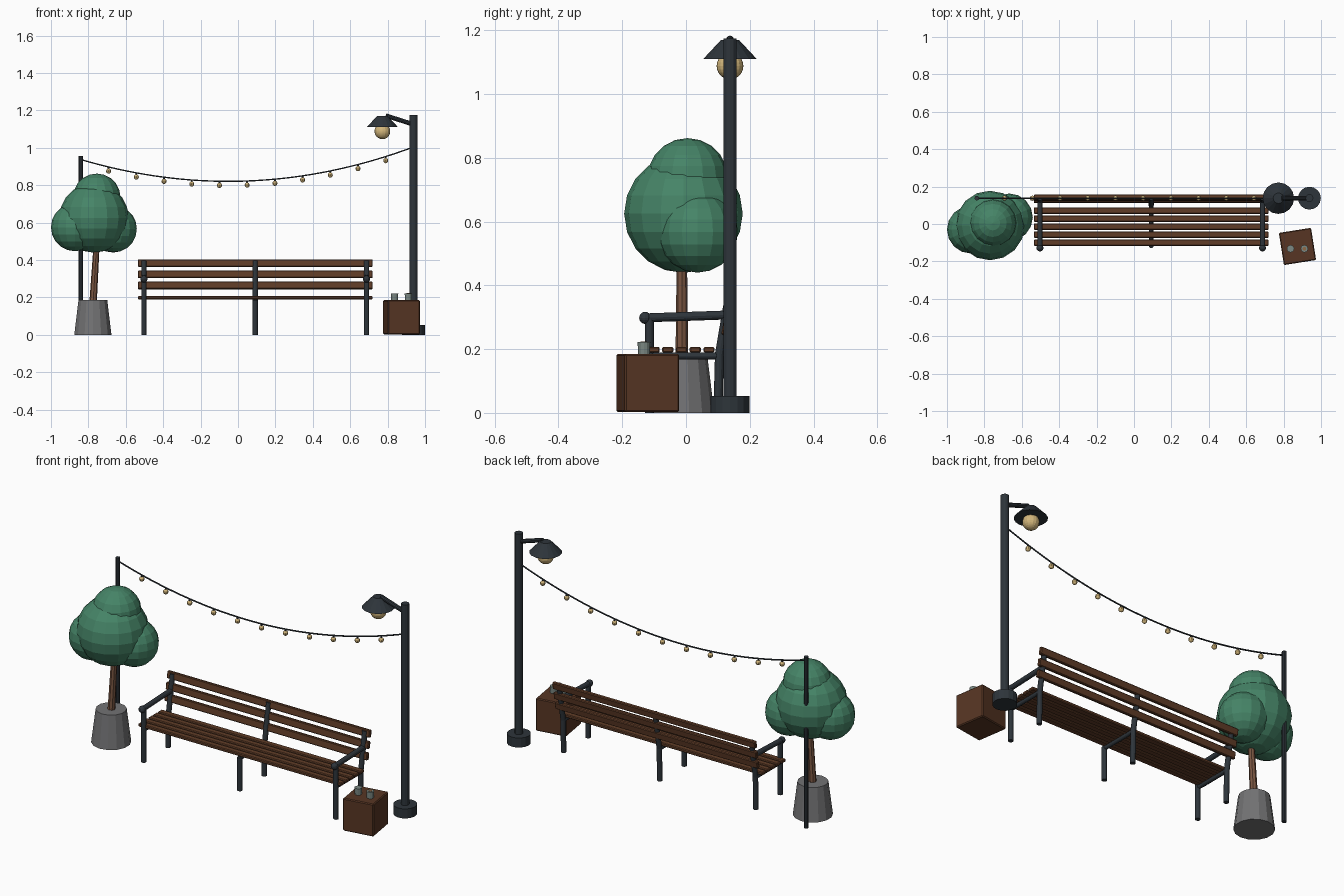
import bpy, bmesh, math
from mathutils import Vector

if "Cube" in bpy.data.objects:
    bpy.data.objects.remove(bpy.data.objects["Cube"])


def mat(name, r, g, b):
    m = bpy.data.materials.new(name)
    m.diffuse_color = (r, g, b, 1)
    m.use_nodes = True
    m.node_tree.nodes["Principled BSDF"].inputs["Base Color"].default_value = m.diffuse_color
    return m


METAL = mat("dark metal", 0.027, 0.035, 0.043)
WOOD = mat("bench wood", 0.115, 0.045, 0.02)
CRATE = mat("crate wood", 0.095, 0.036, 0.017)
BARK = mat("bark", 0.2, 0.095, 0.055)
LEAF = mat("leaf green", 0.06, 0.23, 0.135)
STONE = mat("planter grey", 0.17, 0.17, 0.175)
GLOW = mat("warm bulb", 0.65, 0.47, 0.2)
CUP = mat("cup grey green", 0.2, 0.25, 0.23)
DRINK = mat("drink brown", 0.28, 0.14, 0.06)


def finish(name, bm, material, smooth=False):
    me = bpy.data.meshes.new(name)
    bm.to_mesh(me)
    bm.free()
    me.materials.append(material)
    ob = bpy.data.objects.new(name, me)
    bpy.context.collection.objects.link(ob)
    if smooth:
        me.shade_smooth()
    return ob


def rod(name, a, b, r1, r2, material, sides=12):
    """Cylinder or cone from point a to point b."""
    a, b = Vector(a), Vector(b)
    bm = bmesh.new()
    bmesh.ops.create_cone(bm, cap_ends=True, segments=sides, radius1=r1, radius2=r2,
                          depth=(b - a).length)
    ob = finish(name, bm, material)
    ob.location = (a + b) / 2
    ob.rotation_euler = (b - a).to_track_quat('Z', 'Y').to_euler()
    return ob


def ball(name, c, r, material, u=16, v=10):
    bm = bmesh.new()
    bmesh.ops.create_uvsphere(bm, u_segments=u, v_segments=v, radius=r)
    ob = finish(name, bm, material)
    ob.location = c
    return ob


def box(name, c, size, material, bevel=0.004, rot=(0, 0, 0)):
    bm = bmesh.new()
    bmesh.ops.create_cube(bm, size=1)
    bmesh.ops.scale(bm, vec=size, verts=bm.verts)
    bmesh.ops.bevel(bm, geom=bm.edges[:], offset=bevel, segments=1, affect='EDGES')
    ob = finish(name, bm, material)
    ob.location = c
    ob.rotation_euler = rot
    return ob


# Bench: slats
MID, LENGTH = 0.092, 1.255
for i in range(5):
    box(f"seat_slat_{i}", (MID, -0.1 + 0.043 * i, 0.198), (LENGTH, 0.035, 0.018), WOOD)


def back_y(z):
    return 0.105 + 0.175 * (z - 0.19)


LEAN = -math.atan(0.175)
for i in range(3):
    z = 0.264 + 0.0595 * i
    box(f"back_slat_{i}", (MID, back_y(z) + 0.006, z), (LENGTH, 0.02, 0.04), WOOD,
        rot=(LEAN, 0, 0))

# Bench: metal frames, with armrests on the two end ones
for n, x in (("left", -0.503), ("middle", 0.092), ("right", 0.687)):
    arm = n != "middle"
    rod(f"{n}_front_leg", (x, -0.115, 0), (x, -0.115, 0.3 if arm else 0.185), 0.014, 0.014, METAL)
    rod(f"{n}_back_leg", (x, 0.1, 0), (x, 0.105, 0.19), 0.014, 0.014, METAL)
    rod(f"{n}_back_post", (x, 0.105, 0.185), (x, back_y(0.395), 0.395), 0.014, 0.014, METAL)
    rod(f"{n}_seat_rail", (x, -0.115, 0.179), (x, 0.105, 0.179), 0.011, 0.011, METAL)
    if arm:
        rod(f"{n}_armrest", (x, -0.128, 0.298), (x, back_y(0.307), 0.307), 0.014, 0.014, METAL)
        ball(f"{n}_armrest_knob", (x, -0.128, 0.298), 0.019, METAL, 12, 8)

# Street lamp
LX, LY = 0.938, 0.138
rod("lamp_base", (LX, LY, 0), (LX, LY, 0.053), 0.061, 0.061, METAL, 16)
rod("lamp_post", (LX, LY, 0), (LX, LY, 1.175), 0.021, 0.021, METAL, 12)
rod("lamp_arm", (LX, LY, 1.125), (0.79, LY, 1.172), 0.012, 0.012, METAL, 10)
rod("lamp_shade", (0.772, LY, 1.11), (0.772, LY, 1.17), 0.084, 0.028, METAL, 16)
ball("lamp_bulb", (0.772, LY, 1.088), 0.042, GLOW, 16, 12)

# String of lights: pole, sagging cable, hanging bulbs
PX = -0.84
rod("string_pole", (PX, LY, 0), (PX, LY, 0.957), 0.0125, 0.0125, METAL, 10)


def cable_point(t):
    return Vector((PX + (LX - PX) * t, LY,
                   0.937 + 0.067 * t - 4 * 0.148 * t * (1 - t)))


cu = bpy.data.curves.new("string_cable", 'CURVE')
cu.dimensions = '3D'
cu.bevel_depth = 0.004
cu.bevel_resolution = 1
sp = cu.splines.new('POLY')
sp.points.add(36)
for i, p in enumerate(sp.points):
    p.co = (*cable_point(i / 36), 1)
cu.materials.append(METAL)
bpy.context.collection.objects.link(bpy.data.objects.new("string_cable", cu))
for i in range(1, 12):
    p = cable_point(i / 12)
    rod(f"string_socket_{i}", p, p - Vector((0, 0, 0.012)), 0.005, 0.005, METAL, 8)
    ball(f"string_bulb_{i}", p - Vector((0, 0, 0.022)), 0.014, GLOW, 10, 8)

# Potted tree
rod("planter", (-0.776, -0.013, 0), (-0.776, -0.013, 0.185), 0.102, 0.079, STONE, 14)
rod("trunk", (-0.775, -0.013, 0.17), (-0.755, -0.013, 0.5), 0.02, 0.016, BARK, 8)
for i, (c, r) in enumerate([((-0.77, -0.008, 0.625), 0.186),
                            ((-0.872, -0.03, 0.575), 0.128),
                            ((-0.668, 0.036, 0.567), 0.127),
                            ((-0.755, 0.005, 0.735), 0.127)]):
    ball(f"foliage_{i}", c, r, LEAF, 16, 10)

# Crate table with two cups
box("crate", (0.874, -0.12, 0.094), (0.174, 0.174, 0.182), CRATE, 0.005,
    (0, 0, math.radians(9)))
for n, x in (("left", 0.837), ("right", 0.911)):
    rod(f"{n}_cup", (x, -0.132, 0.184), (x, -0.132, 0.222), 0.018, 0.02, CUP, 12)
rod("right_cup_drink", (0.911, -0.132, 0.221), (0.911, -0.132, 0.224), 0.01, 0.01, DRINK, 12)
